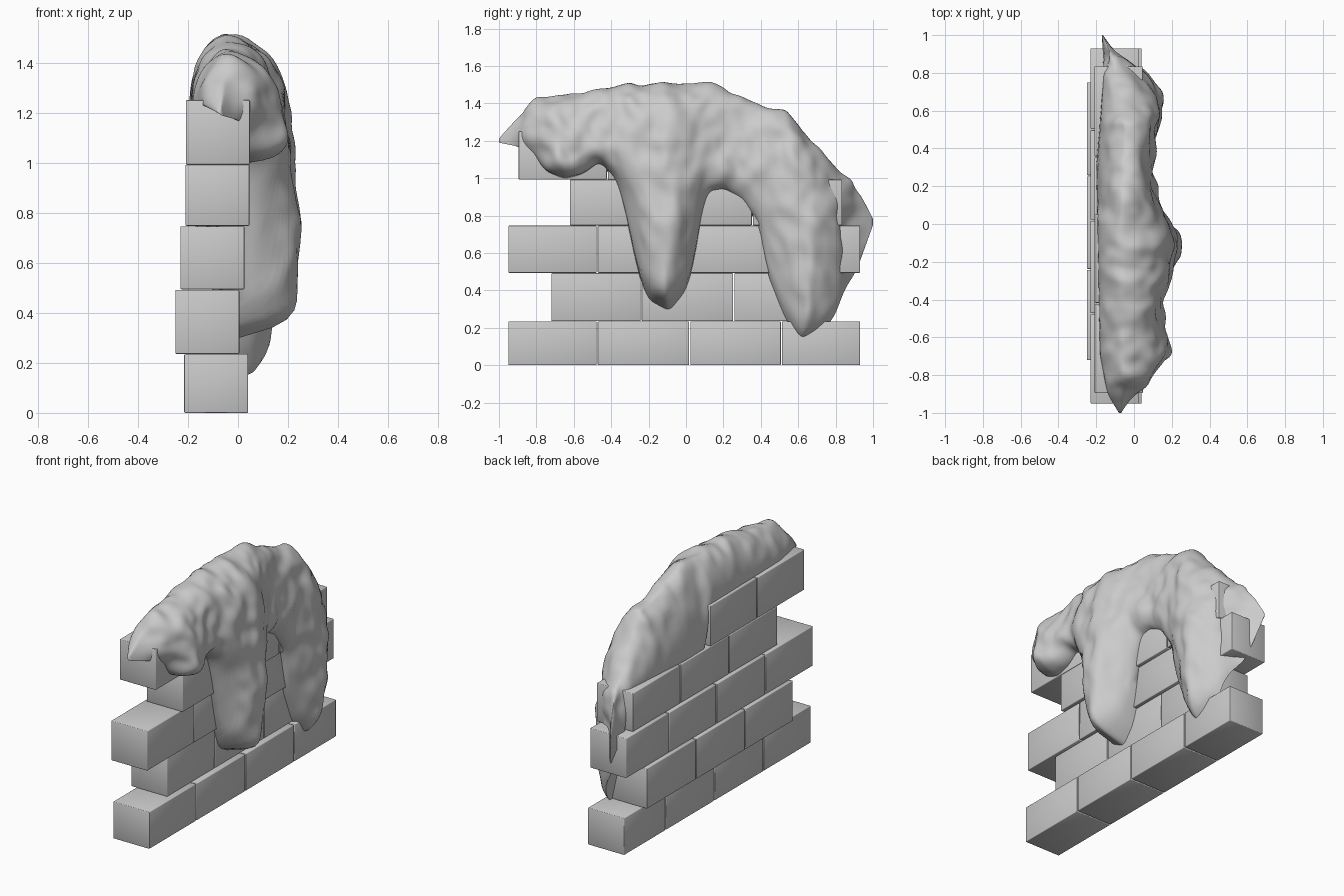
import bpy
import bmesh
import math
from mathutils import Vector, noise

cube = bpy.data.objects.get("Cube")
if cube:
    bpy.data.objects.remove(cube, do_unlink=True)

# One plain grey for everything
GREY = (0.6, 0.6, 0.6, 1.0)
stone_grey = bpy.data.materials.new("stone_grey")
stone_grey.use_nodes = True
stone_grey.diffuse_color = GREY
stone_grey.node_tree.nodes["Principled BSDF"].inputs["Base Color"].default_value = GREY


def add_object(name, bm, angle):
    """Turn a bmesh into a named, smooth shaded, grey object."""
    bmesh.ops.recalc_face_normals(bm, faces=bm.faces)
    mesh = bpy.data.meshes.new(name)
    bm.to_mesh(mesh)
    bm.free()
    mesh.materials.append(stone_grey)
    obj = bpy.data.objects.new(name, mesh)
    bpy.context.collection.objects.link(obj)
    bpy.ops.object.select_all(action='DESELECT')
    obj.select_set(True)
    bpy.context.view_layer.objects.active = obj
    bpy.ops.object.shade_smooth_by_angle(angle=math.radians(angle))


def lerp_table(table, y):
    """Linear lookup in a list of (y, value) pairs."""
    if y <= table[0][0]:
        return table[0][1]
    for (a, va), (b, vb) in zip(table, table[1:]):
        if y <= b:
            return va + (vb - va) * (y - a) / (b - a)
    return table[-1][1]


def soft(table, y, r=0.02):
    """Lookup rounded off by averaging neighbours, exact at the ends."""
    r = min(r, 1 - abs(y))
    return sum(lerp_table(table, y + k * r) for k in (-1, -0.5, 0, 0.5, 1)) / 5


# Brick courses: bottom, top, back face x, and the joints along y
DEPTH = 0.255
COURSES = [
    (0.0, 0.235, -0.215, (-0.95, -0.475, 0.02, 0.51, 0.93)),
    (0.236, 0.492, -0.25, (-0.72, -0.24, 0.255, 0.75)),
    (0.494, 0.746, -0.23, (-0.95, -0.475, 0.02, 0.5, 0.93)),
    (0.748, 0.992, -0.21, (-0.62, -0.135, 0.355, 0.835)),
    (0.993, 1.25, -0.208, (-0.895, -0.42, 0.05)),
]


def add_brick(name, x0, y0, y1, z0, z1):
    bm = bmesh.new()
    bmesh.ops.create_cube(bm, size=1)
    for v in bm.verts:
        v.co = (x0 + DEPTH * (v.co.x + 0.5),
                y0 + (y1 - y0) * (v.co.y + 0.5),
                z0 + (z1 - z0) * (v.co.z + 0.5))
    bmesh.ops.bevel(bm, geom=bm.edges[:], offset=0.004, segments=2,
                    profile=0.5, affect='EDGES')
    add_object(name, bm, 50)


for row, (z0, z1, x0, joints) in enumerate(COURSES):
    for i, (a, b) in enumerate(zip(joints, joints[1:])):
        gap_a = 0.003 if i else 0
        gap_b = 0.003 if i < len(joints) - 2 else 0
        add_brick(f"brick_row{row + 1}_{i + 1}", x0, a + gap_a, b - gap_b, z0, z1)

# Outline of the drape along y: crest height and hanging hem height
CREST = [(-1, 1.21), (-0.93, 1.29), (-0.85, 1.4), (-0.8, 1.43), (-0.66, 1.44),
         (-0.45, 1.49), (-0.2, 1.51), (0, 1.5), (0.13, 1.51), (0.2, 1.46),
         (0.4, 1.4), (0.55, 1.37), (0.6, 1.29), (0.7, 1.17), (0.8, 1.06),
         (0.93, 0.92), (1, 0.78)]
HEM = [(-1, 1.19), (-0.9, 1.17), (-0.82, 1.13), (-0.76, 1.04), (-0.65, 0.99),
       (-0.55, 1.02), (-0.46, 1.08), (-0.37, 0.98), (-0.31, 0.75), (-0.26, 0.5),
       (-0.2, 0.35), (-0.09, 0.29), (0, 0.4), (0.05, 0.57), (0.08, 0.8),
       (0.12, 0.92), (0.2, 0.935), (0.3, 0.87), (0.39, 0.75), (0.43, 0.5),
       (0.53, 0.25), (0.61, 0.12), (0.7, 0.17), (0.79, 0.25), (0.85, 0.41),
       (0.91, 0.5), (1, 0.75)]
# Outermost x, crest x, back edge x, hem x, and back edge height
OUTER = [(-1, -0.06), (-0.9, 0.03), (-0.85, 0.1), (-0.78, 0.16), (-0.7, 0.24),
         (-0.6, 0.22), (-0.4, 0.19), (-0.3, 0.22), (-0.1, 0.25), (0, 0.22),
         (0.15, 0.15), (0.3, 0.12), (0.4, 0.13), (0.65, 0.17), (0.75, 0.14),
         (0.83, 0.06), (0.88, -0.04), (0.93, -0.1), (1, -0.16)]
RIDGE = [(-1, -0.07), (-0.8, -0.05), (0.6, -0.05), (0.85, -0.1), (1, -0.165)]
BACK = [(-1, -0.08), (-0.9, -0.14), (-0.7, -0.18), (0.3, -0.2), (0.8, -0.16), (1, -0.17)]
TUCK = [(-1, -0.07), (-0.89, 0.01), (-0.8, 0.01), (0.82, 0.0), (0.88, -0.09), (1, -0.165)]
LEDGE = [(-1, 1.2), (-0.9, 1.23), (0.03, 1.24), (0.09, 0.98), (0.8, 0.97),
         (0.88, 0.6), (1, 0.76)]
# Width over which the hem curls in to the wall
CURL = [(-0.5, 0.1), (-0.3, 0.16), (0.3, 0.16), (0.5, 0.34)]

hem_points = [(k / 200, soft(HEM, k / 200)) for k in range(-200, 201)]


def dome(d, radius):
    """Quarter circle rise from 0 to 1 over the given radius."""
    return math.sqrt(max(0, 1 - (1 - min(1, max(0, d) / radius)) ** 2))


def drape_section(y):
    """Closed loop of points: up the back, over the crest, down to the hem."""
    crest, hem, ledge = soft(CREST, y), soft(HEM, y), soft(LEDGE, y)
    ridge, outer = soft(RIDGE, y), soft(OUTER, y, 0.03)
    back, tuck, curl = soft(BACK, y), soft(TUCK, y), lerp_table(CURL, y)
    points = []
    for i in range(14):
        a = i / 14 * math.pi / 2
        points.append((Vector((ridge - (ridge - back) * math.cos(a) ** 1.2, y,
                               ledge + (crest - ledge) * math.sin(a))), math.sin(a)))
    for i in range(51):
        z = crest - (crest - hem) * (i / 50) ** 1.5
        near = min(math.hypot(y - hy, z - hz) for hy, hz in hem_points)
        swell = 0.37 * dome(crest - z, 0.15) + 0.63 * dome(crest - z, 0.85)
        front = ridge + (outer - ridge) * swell
        fall = dome(near, curl) if i < 50 else 0
        # Blend in the hem below the crest so thin ends stay smooth
        k = min(1, (crest - z) / 0.12)
        x = front + (tuck - front) * (1 - fall) * k
        points.append((Vector((x, y, z)), fall))
    return points


# Drape: sections lofted along the wall, then lumped with noise
COLUMNS = 150
bm = bmesh.new()
loops, weight = [], {}
for c in range(COLUMNS + 1):
    loop = []
    for co, w in drape_section(-1 + 2 * c / COLUMNS):
        v = bm.verts.new(co)
        weight[v] = w * min(1, 8 * (1 - abs(co.y)))
        loop.append(v)
    loops.append(loop)
for a, b in zip(loops, loops[1:]):
    for i in range(len(a)):
        j = (i + 1) % len(a)
        bm.faces.new((a[i], a[j], b[j], b[i]))
for end in (loops[0], loops[-1]):
    bm.faces.new(end)
bmesh.ops.recalc_face_normals(bm, faces=bm.faces)
bm.normal_update()
lumps = []
for v in bm.verts:
    p = v.co
    big = noise.noise(Vector((p.x * 5, p.y * 7, p.z * 6)))
    small = noise.noise(Vector((p.x * 9, p.y * 13, p.z * 11 + 5)))
    lumps.append((v, v.normal * weight[v] * (0.02 * big + 0.017 * small)))
for v, offset in lumps:
    v.co += offset
inner = [v for loop in loops[1:-1] for v in loop[1:-1]]
bmesh.ops.smooth_vert(bm, verts=inner, factor=0.5, use_axis_x=True,
                      use_axis_y=True, use_axis_z=True)
add_object("drape", bm, 70)
